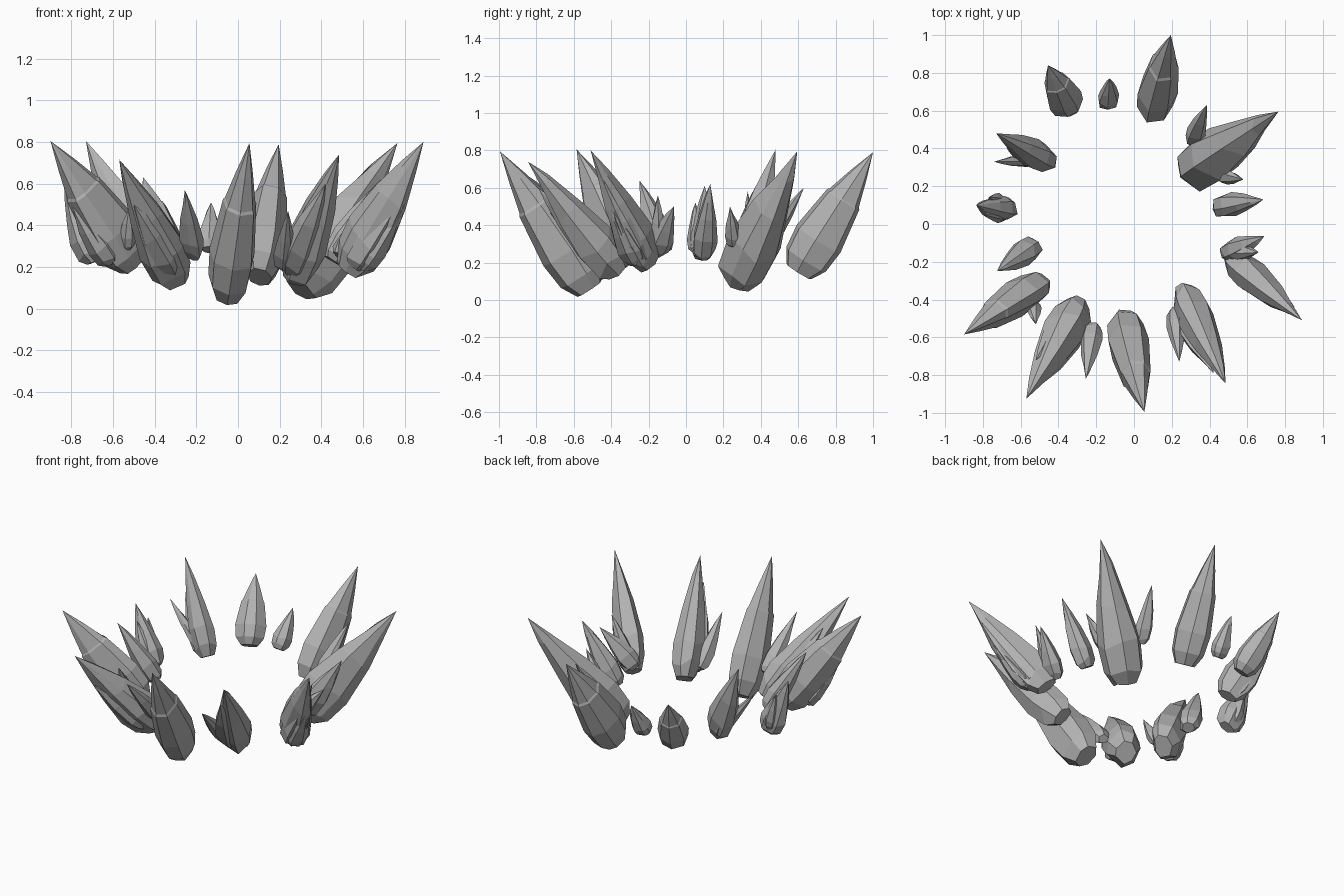
import bpy, bmesh, math, random
from mathutils import Vector

stone = bpy.data.materials.new("grey_stone")
stone.diffuse_color = (0.45, 0.45, 0.45, 1)

# Lengthwise profile of a crystal: (fraction of length, fraction of half width)
PROFILE = [(0.0, 0.56), (0.1, 0.9), (0.27, 1.0), (0.55, 0.73), (0.8, 0.35)]
CRACKED = [(0.0, 0.56), (0.1, 0.9), (0.27, 1.0), (0.6, 0.74), (0.615, 0.67), (0.8, 0.37)]


def shard(name, base, tip, wide, deep, seed, sides=7, profile=PROFILE):
    """Faceted crystal from base to tip; wide is around the ring, deep is radial."""
    rng = random.Random(seed)
    base, tip = Vector(base), Vector(tip)
    axis = (tip - base).normalized()
    out = Vector((base.x + tip.x, base.y + tip.y, 0)).normalized()
    side = Vector((-out.y, out.x, 0))
    side = (side - axis * side.dot(axis)).normalized()
    depth = axis.cross(side)
    spin = rng.uniform(0, math.tau)
    corners = [(spin + math.tau * (i + rng.uniform(-0.18, 0.18)) / sides,
                rng.uniform(0.94, 1.1)) for i in range(sides)]
    bm = bmesh.new()
    rings = []
    for t, r in profile:
        ring = []
        for ang, k in corners:
            jitter = rng.uniform(-0.04, 0.04) if profile is PROFILE else 0
            p = base.lerp(tip, max(t + (jitter if t > 0 else jitter * 0.4), 0))
            p += side * math.cos(ang) * r * k * wide
            p += depth * math.sin(ang) * r * k * deep
            ring.append(bm.verts.new(p))
        rings.append(ring)
    for a, b in zip(rings, rings[1:]):
        for i in range(sides):
            j = (i + 1) % sides
            bm.faces.new((a[i], a[j], b[j], b[i]))
    top = bm.verts.new(tip)
    for i in range(sides):
        bm.faces.new((rings[-1][i], rings[-1][(i + 1) % sides], top))
    bm.faces.new(list(reversed(rings[0])))
    bmesh.ops.recalc_face_normals(bm, faces=bm.faces)
    mesh = bpy.data.meshes.new(name)
    bm.to_mesh(mesh)
    bm.free()
    mesh.materials.append(stone)
    obj = bpy.data.objects.new(name, mesh)
    bpy.context.collection.objects.link(obj)
    return obj


# Main crystals: name, base, tip, half width, half depth, cracked
MAIN = [
    ("front_crystal", (-0.05, -0.515, 0.06), (0.055, -0.995, 0.795), 0.11, 0.145, True),
    ("front_right_crystal", (0.265, -0.36, 0.15), (0.485, -0.845, 0.74), 0.095, 0.125, False),
    ("right_front_crystal", (0.53, -0.195, 0.19), (0.89, -0.51, 0.80), 0.09, 0.125, False),
    ("right_crystal", (0.45, 0.09, 0.23), (0.685, 0.13, 0.62), 0.065, 0.075, False),
    ("right_back_crystal", (0.30, 0.275, 0.09), (0.765, 0.595, 0.795), 0.135, 0.145, False),
    ("back_crystal", (0.105, 0.605, 0.15), (0.195, 1.0, 0.79), 0.105, 0.145, True),
    ("back_small_crystal", (-0.14, 0.63, 0.28), (-0.13, 0.77, 0.51), 0.058, 0.055, False),
    ("back_left_crystal", (-0.34, 0.61, 0.26), (-0.455, 0.84, 0.63), 0.095, 0.085, True),
    ("left_back_crystal", (-0.46, 0.335, 0.26), (-0.73, 0.48, 0.805), 0.08, 0.115, False),
    ("left_crystal", (-0.675, 0.08, 0.23), (-0.835, 0.10, 0.61), 0.068, 0.085, False),
    ("left_small_crystal", (-0.53, -0.115, 0.26), (-0.725, -0.25, 0.64), 0.068, 0.07, False),
    ("left_front_crystal", (-0.50, -0.325, 0.21), (-0.90, -0.585, 0.805), 0.10, 0.135, True),
    ("front_left_crystal", (-0.30, -0.43, 0.14), (-0.57, -0.925, 0.715), 0.115, 0.13, False),
]
for n, (name, base, tip, wide, deep, cracked) in enumerate(MAIN):
    shard(name, base, tip, wide, deep, 11 + n, 7, CRACKED if cracked else PROFILE)

# Splinters beside and on the main crystals: base, tip, half width
SPLINTERS = [
    ((0.26, -0.44, 0.18), (0.42, -0.79, 0.60), 0.085),
    ((0.22, -0.45, 0.20), (0.24, -0.73, 0.47), 0.055),
    ((0.57, -0.24, 0.20), (0.85, -0.44, 0.64), 0.09),
    ((0.60, -0.26, 0.20), (0.80, -0.41, 0.50), 0.075),
    ((0.485, -0.16, 0.25), (0.69, -0.065, 0.50), 0.068),
    ((0.52, -0.15, 0.26), (0.66, -0.15, 0.56), 0.05),
    ((0.31, 0.43, 0.30), (0.385, 0.63, 0.60), 0.05),
    ((0.45, 0.26, 0.29), (0.58, 0.235, 0.50), 0.045),
    ((-0.50, 0.34, 0.28), (-0.74, 0.33, 0.58), 0.04),
    ((-0.50, 0.36, 0.27), (-0.68, 0.42, 0.64), 0.07),
    ((-0.68, 0.06, 0.26), (-0.79, 0.05, 0.52), 0.05),
    ((-0.70, 0.11, 0.26), (-0.77, 0.14, 0.52), 0.045),
    ((-0.53, -0.42, 0.29), (-0.52, -0.53, 0.50), 0.04),
    ((-0.61, -0.40, 0.22), (-0.80, -0.50, 0.50), 0.075),
    ((-0.21, -0.54, 0.25), (-0.255, -0.82, 0.57), 0.058),
    ((-0.32, -0.52, 0.18), (-0.50, -0.83, 0.50), 0.09),
    ((-0.36, -0.48, 0.20), (-0.52, -0.72, 0.57), 0.07),
]
for n, (base, tip, half) in enumerate(SPLINTERS):
    shard("splinter_%02d" % (n + 1), base, tip, half, half * 0.9, 70 + n, 6)
